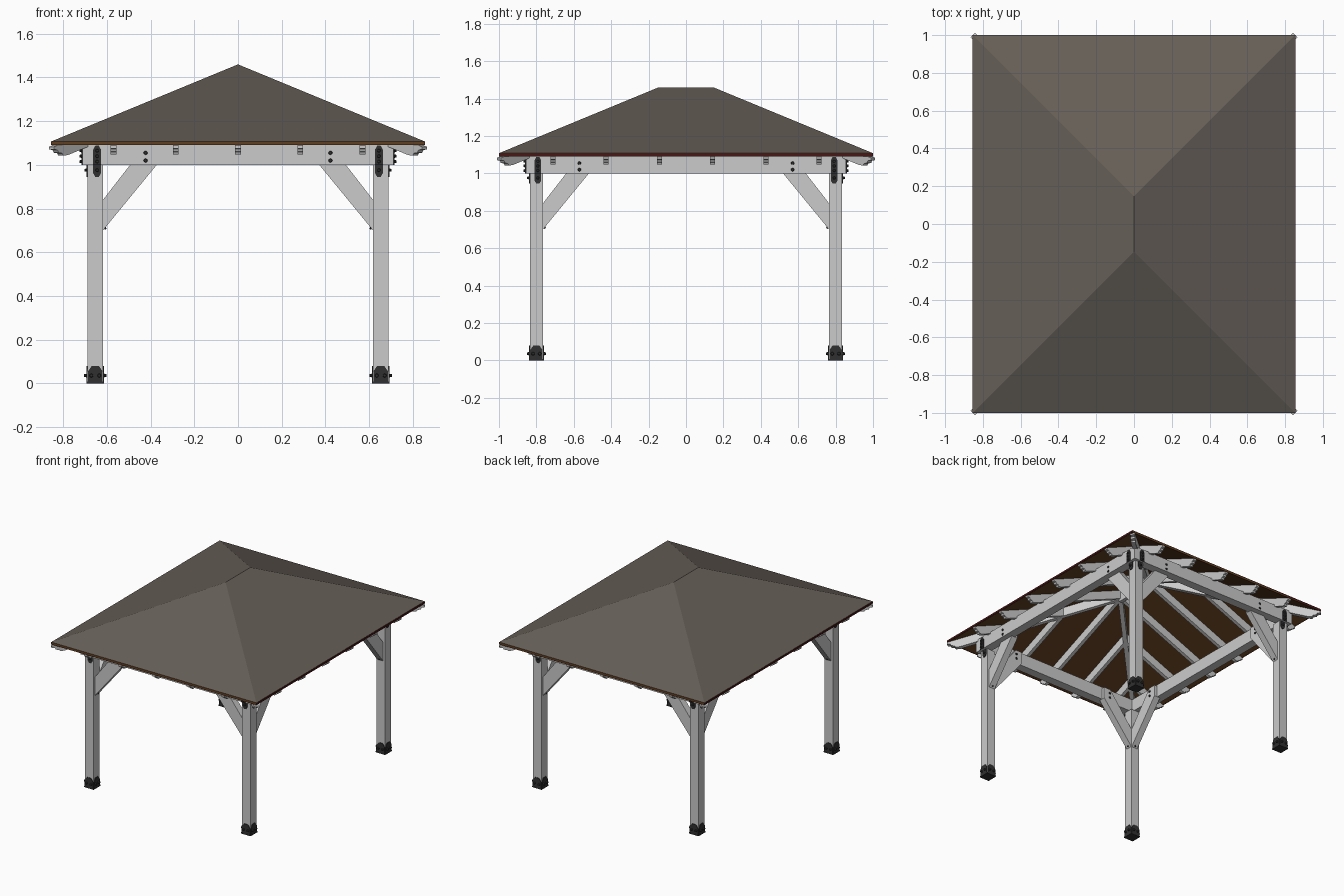
import bpy, bmesh, math
from mathutils import Vector as V

if "Cube" in bpy.data.objects:
    bpy.data.objects.remove(bpy.data.objects["Cube"])

EX, EY, RY = 0.853, 1.0, 0.147          # eave half sizes, half ridge length
ZE, ZR = 1.108, 1.46                    # eave and ridge height
SLOPE = (ZR - ZE) / EX
X, Y, Z = V((1, 0, 0)), V((0, 1, 0)), V((0, 0, 1))
PX, PY, PH = 0.653, 0.80, 0.035         # post centre, post half width


def material(name, col):
    m = bpy.data.materials.new(name)
    m.diffuse_color = (*col, 1)
    m.use_nodes = True
    m.node_tree.nodes["Principled BSDF"].inputs["Base Color"].default_value = m.diffuse_color
    return m


SHINGLE = material("shingle", (0.13, 0.112, 0.095))
BOARD = material("brown_boards", (0.12, 0.05, 0.015))
TRIM = material("dark_red_trim", (0.07, 0.008, 0.008))
IRON = material("black_iron", (0.03, 0.03, 0.03))


def finish(bm, name, mats=()):
    bmesh.ops.recalc_face_normals(bm, faces=bm.faces)
    me = bpy.data.meshes.new(name)
    bm.to_mesh(me)
    bm.free()
    for m in mats:
        me.materials.append(m)
    ob = bpy.data.objects.new(name, me)
    bpy.context.collection.objects.link(ob)
    return ob


def prism(name, pts, o, u, v, w, thick, mat=None):
    """Extrude the outline pts, drawn on axes u, v from o, evenly along w."""
    bm = bmesh.new()
    a, b = [[bm.verts.new(o + u * p + v * q + w * s * thick / 2) for p, q in pts] for s in (-1, 1)]
    bm.faces.new(a)
    bm.faces.new(b[::-1])
    for i in range(len(pts)):
        j = (i + 1) % len(pts)
        bm.faces.new((a[i], a[j], b[j], b[i]))
    return finish(bm, name, [mat] if mat else [])


def box(name, x0, x1, y0, y1, z0, z1, mat=None):
    return prism(name, [(x0, y0), (x1, y0), (x1, y1), (x0, y1)],
                 Z * (z0 + z1) / 2, X, Y, Z, z1 - z0, mat)


def bolt(name, loc, axis, r=0.009, depth=0.012):
    bm = bmesh.new()
    bmesh.ops.create_cone(bm, cap_ends=True, segments=10, radius1=r, radius2=r * 0.75, depth=depth)
    rot = Z.rotation_difference(axis).to_matrix()
    for vert in bm.verts:
        vert.co = rot @ vert.co + loc + axis * depth / 2
    return finish(bm, name, [IRON])


# Hipped roof: shingles above, boards below
T = 0.018
bm = bmesh.new()
layers = []
for dz in (0, -T):
    c = [bm.verts.new((x * EX, y * EY, ZE + dz)) for x, y in ((-1, -1), (1, -1), (1, 1), (-1, 1))]
    f, b = [bm.verts.new((0, y, ZR + dz)) for y in (-RY, RY)]
    for q in ((c[0], c[1], f), (c[1], c[2], b, f), (c[2], c[3], b), (c[3], c[0], f, b)):
        bm.faces.new(q).material_index = 1 if dz else 0
    layers.append(c)
for i in range(4):
    j = (i + 1) % 4
    bm.faces.new((layers[0][i], layers[0][j], layers[1][j], layers[1][i])).material_index = 1
finish(bm, "hipped_roof", [SHINGLE, BOARD])

# Eave trim
for s in (-1, 1):
    box("eave_trim_end", -EX - 0.003, EX + 0.003, *sorted((s * (EY - 0.006), s * EY)), 1.092, 1.106, TRIM)
    box("eave_trim_side", *sorted((s * (EX - 0.006), s * (EX + 0.003))), -EY, EY, 1.092, 1.106, TRIM)


# Rafters with stepped tails
def under(d):
    return ZE - T + (EX - d) * SLOPE


DEPTH = 0.066


def rafter(name, start, o, direction, width, k=1.0, drop=0.0):
    tail = [(EX, 1.088), (EX, 1.076), (0.837, 1.073), (0.832, 1.061),
            (0.816, 1.058), (0.811, 1.047), (0.79, under(0.79) - DEPTH)]
    pts = [(start, under(start))] + tail + [(start, under(start) - DEPTH)]
    prism(name, [(d * k, z - drop) for d, z in pts], o, direction, Z,
          direction.cross(Z).normalized(), width)


for s in (-1, 1):
    for y in (0.142, 0.427, 0.712):
        for t in (-1, 1):
            rafter("side_rafter", max(0, y - RY), Y * y * t, X * s, 0.026)
    for x in (-0.57, -0.285, 0, 0.285, 0.57):
        rafter("end_rafter", abs(x), X * x + Y * s * RY, Y * s, 0.026)
    for t in (-1, 1):
        rafter("hip_rafter", 0, Y * t * RY, V((s, t, 0)).normalized(), 0.032, math.sqrt(2), 0.005)
box("ridge_board", -0.014, 0.014, -RY, RY, ZR - T - 0.09, ZR - T - 0.006)

# Perimeter beams
BX, BY, BW = 0.712, 0.856, 0.066
for s in (-1, 1):
    box("end_beam", -BX, BX, *sorted((s * BY, s * (BY - BW))), 1.0, 1.096)
    box("side_beam", *sorted((s * BX, s * (BX - BW))), -BY + BW, BY - BW, 1.0, 1.096)

FOOT = [(-0.034, 0), (0.034, 0), (0.034, 0.055), (0.016, 0.08), (-0.016, 0.08), (-0.034, 0.055)]
UPPER = [(-0.018, 1.0), (0.018, 1.0), (0.018, 1.07), (0.008, 1.088), (-0.008, 1.088), (-0.018, 1.07)]
LOWER = [(-0.018, 1.0), (0.018, 1.0), (0.018, 0.962), (0.008, 0.945), (-0.008, 0.945), (-0.018, 0.962)]

# Corners: posts, braces, iron feet and brackets
for sx in (-1, 1):
    for sy in (-1, 1):
        c = V((sx * PX, sy * PY, 0))
        box("post", c.x - PH, c.x + PH, c.y - PH, c.y + PH, 0.004, 1.0)
        box("foot_plate", c.x - 0.04, c.x + 0.04, c.y - 0.04, c.y + 0.04, 0, 0.008, IRON)
        for n in (X, -X, Y, -Y):
            side = n.cross(Z)
            prism("foot_bracket", FOOT, c + n * (PH + 0.002), side, Z, n, 0.005, IRON)
            for k in (-0.018, 0.018):
                bolt("foot_bolt", c + n * (PH + 0.004) + side * k + Z * 0.036, n)
        # n points outward from the beam face, a runs inward along the beam
        for n, a, post_in, outer, pos, post_out in (
                (Y * sy, -X * sx, PX - PH, BY, PX - 0.008, PY + PH),
                (X * sx, -Y * sy, PY - PH, BX, PY - 0.008, PX + PH)):
            prism("corner_brace", [(0, 0.70), (0.246, 1.0), (0.246, 1.085), (0.19, 1.085), (0, 0.84)],
                  -a * post_in + n * (outer - BW), a, Z, n, 0.05)
            bolt("brace_foot_bolt", -a * (post_in - 0.008) + n * (outer - BW) + Z * 0.712,
                 (a - Z).normalized(), 0.006, 0.008)
            for z in (1.02, 1.055):
                base = -a * (post_in - 0.195) + Z * z
                bolt("brace_bolt", base + n * outer, n, 0.009, 0.005)
                bolt("brace_bolt_inner", base + n * (outer - BW - 0.025), -n, 0.009, 0.006)
            m = -a * pos
            prism("beam_bracket", UPPER, m + n * (outer + 0.002), a, Z, n, 0.006, IRON)
            prism("post_bracket", LOWER, m + n * (post_out + 0.002), a, Z, n, 0.006, IRON)
            for z in (1.015, 1.04, 1.065):
                bolt("beam_bracket_bolt", m + n * (outer + 0.004) + Z * z, n, 0.008, 0.01)
            bolt("post_bracket_bolt", m + n * (post_out + 0.004) + Z * 0.976, n, 0.008, 0.01)
